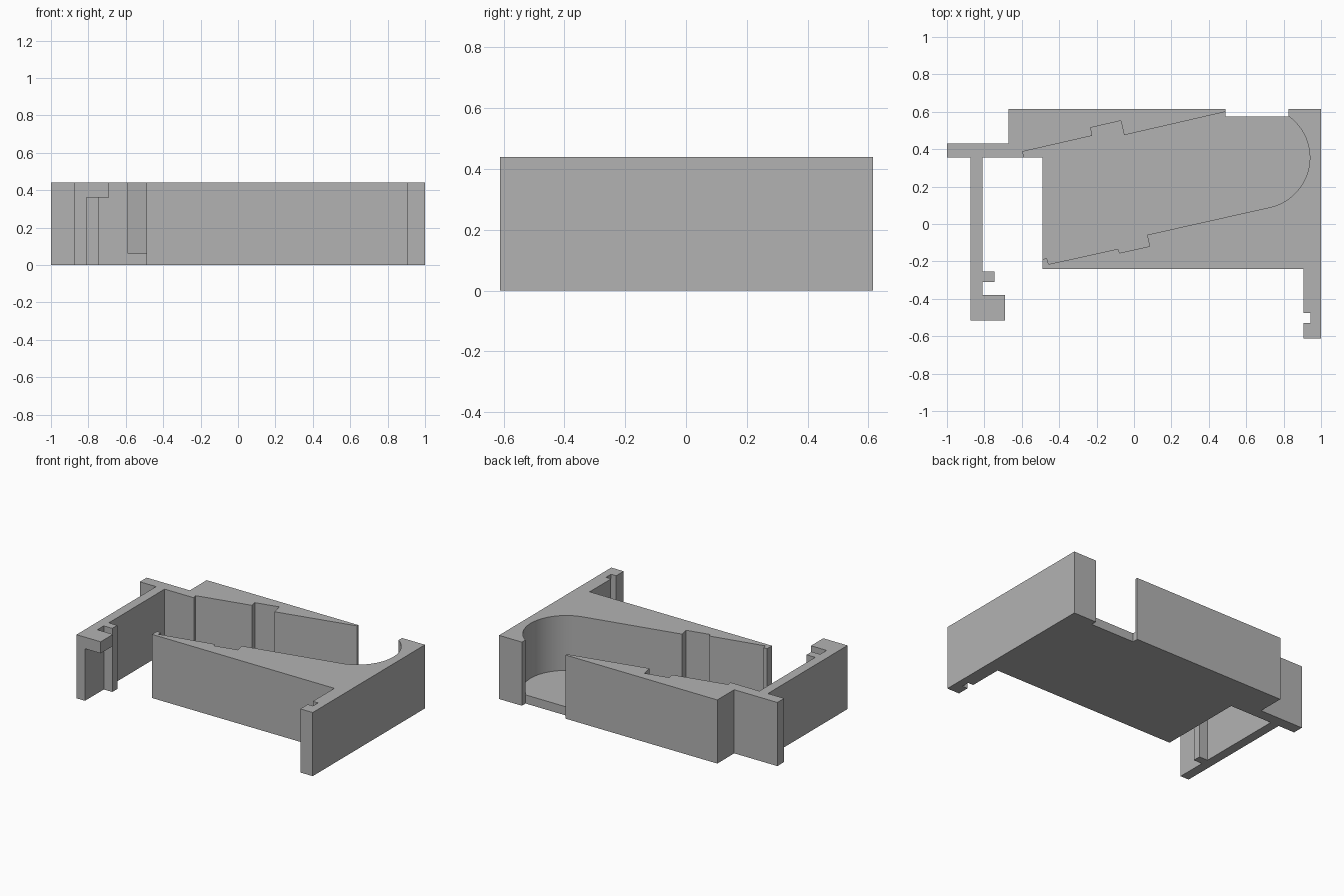
import bpy, bmesh, math

HEIGHT, FLOOR = 0.44, 0.06

cube = bpy.data.objects.get("Cube")
if cube:
    bpy.data.objects.remove(cube, do_unlink=True)

grey = bpy.data.materials.new("plain grey")
grey.use_nodes = True
grey.diffuse_color = (0.45, 0.45, 0.45, 1)
grey.node_tree.nodes["Principled BSDF"].inputs["Base Color"].default_value = (0.45, 0.45, 0.45, 1)


def prism(name, outline, z0, z1):
    """Extrude a plan outline from z0 to z1."""
    bm = bmesh.new()
    face = bm.faces.new([bm.verts.new((x, y, z0)) for x, y in outline])
    top = bmesh.ops.extrude_face_region(bm, geom=[face])["geom"]
    verts = [v for v in top if isinstance(v, bmesh.types.BMVert)]
    bmesh.ops.translate(bm, verts=verts, vec=(0, 0, z1 - z0))
    bmesh.ops.recalc_face_normals(bm, faces=bm.faces)
    mesh = bpy.data.meshes.new(name)
    bm.to_mesh(mesh)
    bm.free()
    mesh.materials.append(grey)
    obj = bpy.data.objects.new(name, mesh)
    bpy.context.collection.objects.link(obj)
    return obj


# Housing body with its side arms, one plan outline
body = prism("housing_body", [
    (-1, 0.43), (-0.67, 0.43), (-0.67, 0.615), (0.49, 0.615), (0.49, 0.575),
    (0.825, 0.575), (0.825, 0.615), (1, 0.615), (1, -0.612), (0.905, -0.612),
    (0.905, -0.53), (0.945, -0.53), (0.945, -0.475), (0.905, -0.475),
    (0.905, -0.24), (-0.49, -0.24), (-0.49, 0.355), (-0.81, 0.355),
    (-0.81, -0.255), (-0.745, -0.255), (-0.745, -0.31), (-0.81, -0.31),
    (-0.81, -0.515), (-0.875, -0.515), (-0.875, 0.355), (-1, 0.355)], 0, HEIGHT)

# Slanted pocket with a round end and latch recesses
cx, cy, r = 0.668, 0.355, 0.272
steps = 32
round_end = []
for i in range(steps + 1):
    a = math.radians(-77 + (54.7 + 77) * i / steps)
    round_end.append((cx + r * math.cos(a), cy + r * math.sin(a)))
lower_edge = [(-0.55, -0.19), (-0.465, -0.185), (-0.457, -0.215), (-0.085, -0.133),
              (-0.077, -0.155), (0.083, -0.119), (0.07, -0.058)]
upper_edge = [(0.825, 0.7), (0.49, 0.7), (0.49, 0.6), (-0.053, 0.475), (-0.07, 0.552),
              (-0.232, 0.515), (-0.223, 0.472), (-0.595, 0.387), (-0.587, 0.355), (-0.587, 0.3)]
pocket = prism("pocket_cutter", lower_edge + round_end + upper_edge, FLOOR, HEIGHT + 0.1)
pocket.hide_render = True

cut = body.modifiers.new("pocket", 'BOOLEAN')
cut.operation, cut.solver, cut.object = 'DIFFERENCE', 'EXACT', pocket
bpy.context.view_layer.objects.active = body
body.select_set(True)
bpy.ops.object.modifier_apply(modifier=cut.name)
bpy.data.objects.remove(pocket, do_unlink=True)
bpy.ops.object.shade_smooth_by_angle(angle=math.radians(20))

# Overhanging tab at the end of the right arm
prism("arm_tab", [(-0.81, -0.515), (-0.69, -0.515), (-0.69, -0.38), (-0.81, -0.38)], 0.36, HEIGHT)
